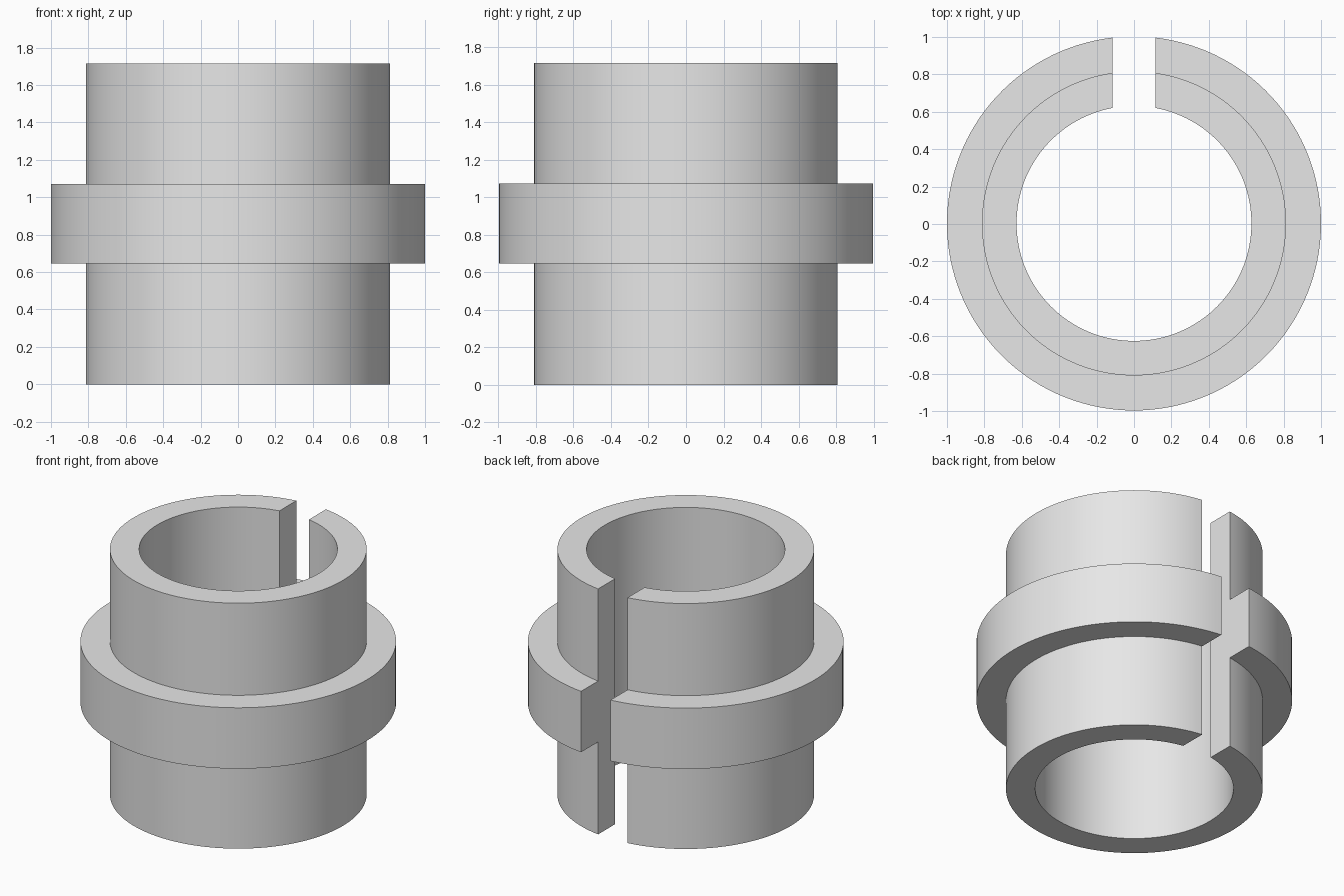
import bpy
import bmesh
from math import asin, cos, sin, pi, radians

cube = bpy.data.objects.get("Cube")
if cube:
    bpy.data.objects.remove(cube, do_unlink=True)

INNER, BODY, FLANGE = 0.628, 0.813, 1.0
HEIGHT, FLANGE_LOW, FLANGE_HIGH = 1.716, 0.646, 1.072
SLOT_HALF = 0.114
CENTRE_Y = 0.003
SEGMENTS = 128

# Half cross-section of the sleeve as (radius, height)
profile = [
    (INNER, 0), (BODY, 0), (BODY, FLANGE_LOW), (FLANGE, FLANGE_LOW),
    (FLANGE, FLANGE_HIGH), (BODY, FLANGE_HIGH), (BODY, HEIGHT), (INNER, HEIGHT),
]


def sweep_point(radius, z, step):
    """Point on an arc that starts and ends on the flat slot walls."""
    gap = asin(SLOT_HALF / radius)
    angle = pi / 2 + gap + (2 * pi - 2 * gap) * step / SEGMENTS
    return radius * cos(angle), radius * sin(angle) + CENTRE_Y, z


# Sweep the section round the axis, leaving a parallel slot at the back
bm = bmesh.new()
rings = [[bm.verts.new(sweep_point(r, z, i)) for r, z in profile]
         for i in range(SEGMENTS + 1)]
for a, b in zip(rings, rings[1:]):
    for j in range(len(profile)):
        k = (j + 1) % len(profile)
        bm.faces.new((a[j], a[k], b[k], b[j]))

# Slot walls
bm.faces.new(rings[0])
bm.faces.new(rings[-1])
bmesh.ops.recalc_face_normals(bm, faces=bm.faces)

mesh = bpy.data.meshes.new("split_flanged_sleeve")
bm.to_mesh(mesh)
bm.free()
sleeve = bpy.data.objects.new("split_flanged_sleeve", mesh)
bpy.context.collection.objects.link(sleeve)

# Plain grey material
colour = (0.8, 0.8, 0.8, 1)
grey = bpy.data.materials.new("light_grey")
grey.use_nodes = True
grey.diffuse_color = colour
grey.node_tree.nodes["Principled BSDF"].inputs["Base Color"].default_value = colour
mesh.materials.append(grey)

# Smooth round walls with crisp rims
bpy.ops.object.select_all(action="DESELECT")
sleeve.select_set(True)
bpy.context.view_layer.objects.active = sleeve
bpy.ops.object.shade_smooth_by_angle(angle=radians(30))
